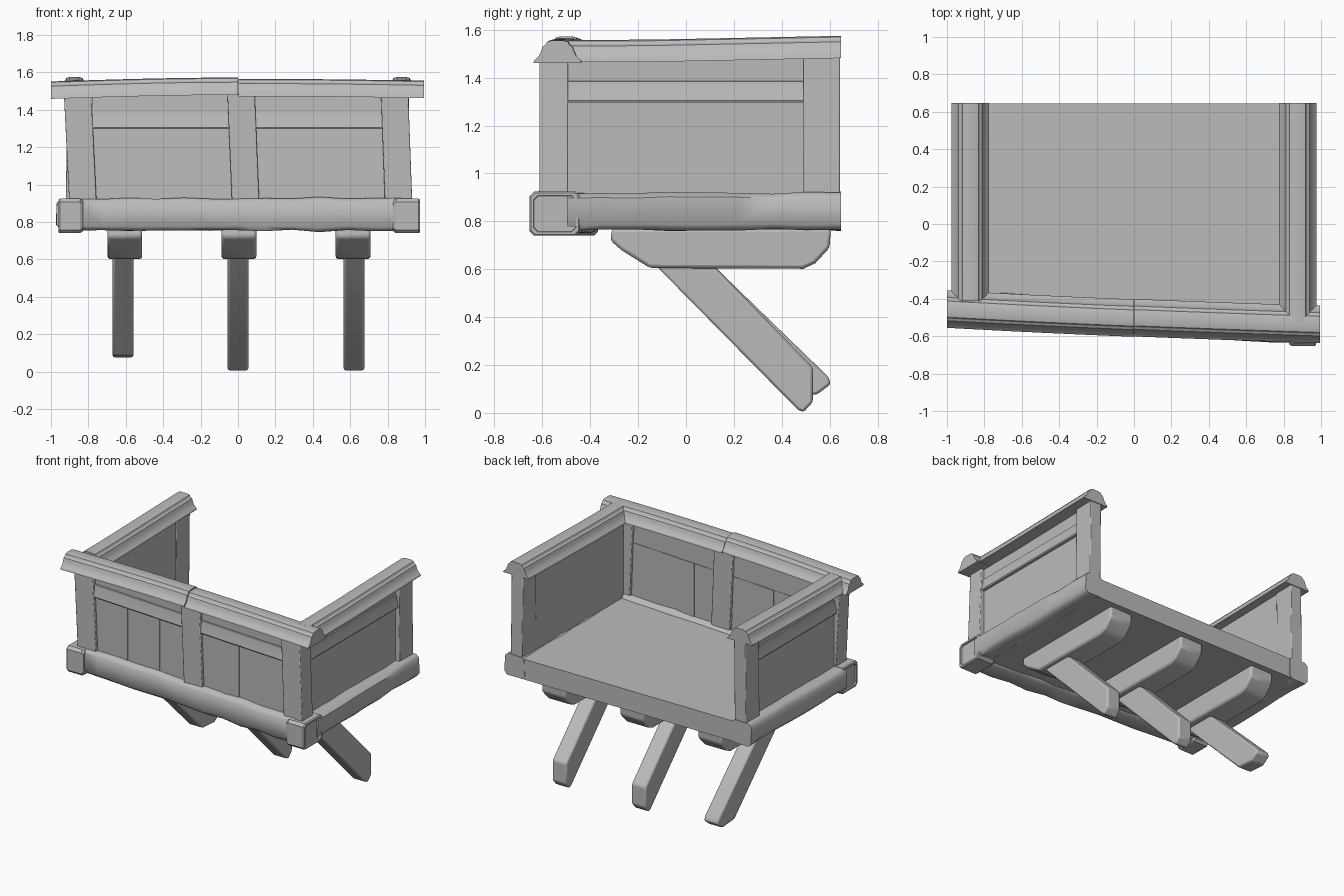
import bpy, bmesh, math, random
from mathutils import Vector

random.seed(4)
old = bpy.data.objects.get("Cube")
if old:
    bpy.data.objects.remove(old, do_unlink=True)

mat = bpy.data.materials.new("plain grey")
mat.use_nodes = True
GREY = (0.5, 0.5, 0.5, 1)
mat.diffuse_color = GREY
mat.node_tree.nodes["Principled BSDF"].inputs["Base Color"].default_value = GREY


def place(axis, t, u, v):
    return Vector({"x": (t, u, v), "y": (u, t, v), "z": (u, v, t)}[axis])


def skew(x):
    """Centre line of the slightly crooked front wall."""
    return -0.497 - 0.065 * x


def loft(name, rings, smooth=None, bevel=0):
    """Skin a row of equal rings and cap both ends."""
    bm = bmesh.new()
    rows = [[bm.verts.new(p) for p in ring] for ring in rings]
    n = len(rows[0])
    for a, b in zip(rows, rows[1:]):
        for i in range(n):
            j = (i + 1) % n
            bm.faces.new((a[i], a[j], b[j], b[i]))
    bm.faces.new(rows[0])
    bm.faces.new(rows[-1])
    bmesh.ops.recalc_face_normals(bm, faces=bm.faces)
    me = bpy.data.meshes.new(name)
    bm.to_mesh(me)
    bm.free()
    me.materials.append(mat)
    ob = bpy.data.objects.new(name, me)
    bpy.context.collection.objects.link(ob)
    if bevel:
        mod = ob.modifiers.new("soft edges", "BEVEL")
        mod.width = bevel
        mod.segments = 2
    if smooth:
        bpy.ops.object.select_all(action="DESELECT")
        bpy.context.view_layer.objects.active = ob
        ob.select_set(True)
        bpy.ops.object.shade_smooth_by_angle(angle=math.radians(smooth))
    return ob


def rect(w, h, cut=0):
    """Rectangle outline of half sizes w, h, with optional cut corners."""
    if not cut:
        return [(-w, -h), (w, -h), (w, h), (-w, h)]
    return [(-w + cut, -h), (w - cut, -h), (w, -h + cut), (w, h - cut),
            (w - cut, h), (-w + cut, h), (-w, h - cut), (-w, -h + cut)]


def extrude(name, axis, profile, t0, t1, offset=lambda t: (0, 0), steps=1, **kw):
    rings = []
    for i in range(steps + 1):
        t = t0 + (t1 - t0) * i / steps
        du, dv = offset(t)
        rings.append([place(axis, t, u + du, v + dv) for u, v in profile])
    return loft(name, rings, **kw)


def rough_beam(name, axis, t0, t1, w, h, center, steps):
    """Hand-hewn beam with an uneven surface."""
    rings = []
    for i in range(steps + 1):
        t = t0 + (t1 - t0) * i / steps
        cu, cv = center(t)
        dw, dh = random.uniform(-.006, .003), random.uniform(-.005, .004)
        ring = []
        for u, v in rect(w + dw, h + dh, 0.022):
            ring.append(place(axis, t, u + cu + random.uniform(-.003, .003),
                              v + cv + random.uniform(-.003, .003)))
        rings.append(ring)
    return loft(name, rings, smooth=50)


# Floor
extrude("floor", "z", [(-.86, -.43), (.86, -.5), (.86, .645), (-.86, .645)], .765, .908)

# Front and side ground beams
rough_beam("front_beam", "x", -.87, .87, .085, .088, lambda x: (skew(x), .84), 12)
for side, s, cy, half_y, out in (("left", 1, -.548, .105, .972), ("right", -1, -.457, .09, .96)):
    rough_beam(side + "_beam", "y", cy + .05, .648, .076, .078,
               lambda y, s=s: (s * (.893 - .01 * y), .842), 8)

    # Corner block with a recessed outer end
    rings = []
    for x, inset in ((.83, .01), (.845, 0), (out - .007, 0), (out, .005),
                     (out, .016), (out - .01, .018)):
        rings.append([(s * x, cy + u, .832 + v)
                      for u, v in rect(half_y - inset, .092 - inset, .018)])
    loft(side + "_corner_block", rings, smooth=30)

# Posts, slightly leaning
for name, bottom, top in (("right_front_post", -.83, -.857),
                          ("middle_front_post", .04, .017),
                          ("left_front_post", .858, .838)):
    extrude(name, "z", rect(.073, .06), .9, 1.49, bevel=.005, smooth=30,
            offset=lambda z, b=bottom, t=top: (b + (t - b) * (z - .92) / .55, skew(b)))
for name, s in (("left", 1), ("right", -1)):
    extrude(name + "_back_post", "z", rect(.045, .076), .88, 1.5, bevel=.005, smooth=30,
            offset=lambda z, s=s: (s * (.875 - .01 * (z - .9)), .567))

# Ledge moulding section: outward distance, height
LEDGE = [(-.01, 1.297), (.018, 1.297), (.022, 1.305), (.02, 1.317),
         (.01, 1.36), (.008, 1.385), (-.01, 1.388)]

# Front wall: panels, ledges and planks
for name, x0, x1, seams in (("right", -.78, -.02, (-.78, -.65, -.51, -.38, -.25, -.02)),
                            ("left", .08, .8, (.08, .27, .40, .8))):
    follow = lambda x: (skew(x), 0)
    extrude(name + "_front_panel", "x", [(u, v + 1.19) for u, v in rect(.032, .3)],
            x0, x1, follow)
    extrude(name + "_front_ledge", "x", [(-.032 - u, v) for u, v in LEDGE],
            x0, x1, follow, smooth=30)
    for i, (a, b) in enumerate(zip(seams, seams[1:])):
        depth = .035 + .003 * (i % 2)
        extrude(f"{name}_front_plank_{i + 1}", "x",
                [(u, v + 1.1) for u, v in rect(depth, .2)], a + .001, b - .001, follow)

# Side walls
for name, s in (("left", 1), ("right", -1)):
    y0 = skew(s * .86) + .04
    extrude(name + "_side_panel", "y",
            [(s * .86 + u, v + 1.19) for u, v in rect(.028, .3)], y0, .53)
    extrude(name + "_side_ledge", "y", [(s * (.888 + u), v) for u, v in LEDGE],
            y0, .53, smooth=30)

# Moulded hand rails
half = [(.1, 0), (.097, .01), (.078, .028), (.068, .05),
        (.062, .068), (.05, .075), (.043, .088), (.025, .093)]
RAIL = half + [(-u, v) for u, v in reversed(half)]
extrude("right_front_rail", "x", RAIL, -1, -.001,
        lambda x: (-.495 - .04 * x - .008 * (1 - x * x), 1.458 + .021 * math.sin((x + 1) * 1.57)),
        8, smooth=28)
extrude("left_front_rail", "x", RAIL, .003, .995,
        lambda x: (-.497 - .04 * x - .004 * (1 - x * x), 1.462 + .01 * (1 - x * x)),
        8, smooth=28)
for name, s in (("left", 1), ("right", -1)):
    extrude(name + "_side_rail", "y", RAIL, skew(s * .87) + .03, .648,
            lambda y, s=s: (s * .875, 1.469 + .02 * max(y, -.2)), 6, smooth=28)

# Brackets and slanted struts under the floor
BRACKET = [(-.31, .77), (-.315, .72), (-.27, .68), (-.15, .605), (.49, .602),
           (.54, .625), (.6, .69), (.605, .77)]
LONG_END = [(.53, .19), (.53, .045), (.49, .002), (.465, .015)]
SHORT_END = [(.595, .15), (.605, .12), (.545, .075), (.41, .085)]
for name, x, dx, end in (("right", -.605, -.01, SHORT_END), ("middle", .005, -.005, LONG_END),
                         ("left", .615, .005, LONG_END)):
    extrude(name + "_bracket", "x", BRACKET, x - .093, x + .093, bevel=.014, smooth=35)
    strut = [(-.14, .63), (.1, .63)] + end
    extrude(name + "_strut", "x", strut, x + dx - .055, x + dx + .055, bevel=.012, smooth=35)
